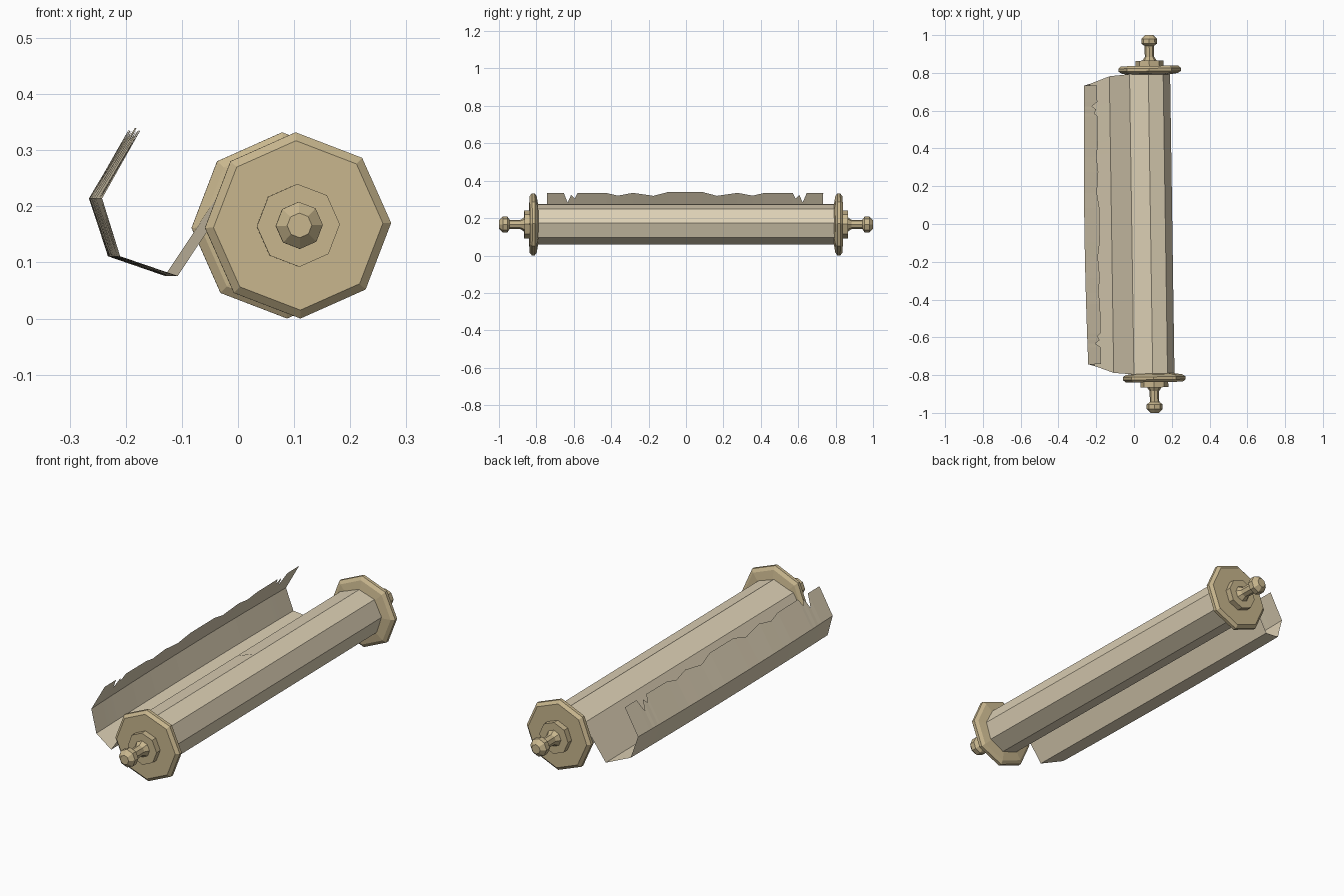
import bpy, bmesh
from math import sin, cos, radians

if "Cube" in bpy.data.objects:
    bpy.data.objects.remove(bpy.data.objects["Cube"])

TILT = 0.0146
CENTRE = (0.095, 0, 0.166)


def material(name, rgb):
    m = bpy.data.materials.new(name)
    m.diffuse_color = (*rgb, 1)
    m.use_nodes = True
    m.node_tree.nodes["Principled BSDF"].inputs["Base Color"].default_value = m.diffuse_color
    return m


WOOD = material("wood", (0.58, 0.47, 0.27))
PAPER = material("paper", (0.72, 0.63, 0.46))


def finish(bm, name, mat, solid=True):
    if solid:
        bmesh.ops.recalc_face_normals(bm, faces=bm.faces[:])
    mesh = bpy.data.meshes.new(name)
    bm.to_mesh(mesh)
    bm.free()
    mesh.materials.append(mat)
    ob = bpy.data.objects.new(name, mesh)
    bpy.context.collection.objects.link(ob)
    ob.location = CENTRE
    ob.rotation_euler.z = TILT
    return ob


def lathe(name, profile, mat, turn, side=1, n=8):
    """Faceted turning of (radius, y) points round the y axis, capped at both ends."""
    bm = bmesh.new()
    rings = []
    for r, y in profile:
        angles = [radians(turn + 360 * k / n) for k in range(n)]
        rings.append([bm.verts.new((r * cos(a), side * y, r * sin(a))) for a in angles])
    for a, b in zip(rings, rings[1:]):
        for k in range(n):
            j = (k + 1) % n
            bm.faces.new((a[k], a[j], b[j], b[k]))
    bm.faces.new(rings[0])
    bm.faces.new(rings[-1])
    return finish(bm, name, mat)


# Rolled paper
lathe("paper_roll", [(0.108, -0.797), (0.108, 0.797)], PAPER, 4)

# End discs with collar, neck and knob
END = [(0.10, 0.79), (0.15, 0.798), (0.166, 0.809), (0.166, 0.824), (0.151, 0.837),
       (0.074, 0.837), (0.074, 0.865), (0.038, 0.865), (0.025, 0.885), (0.025, 0.943),
       (0.042, 0.955), (0.042, 0.98), (0.022, 1.0)]
lathe("front_handle", END, WOOD, 1.5, -1)
lathe("back_handle", END, WOOD, 1.5, 1)

# Loose sheet: rows are (x, z, half width, bow in the middle)
ROWS = [(-0.008, 0.109, 0.797, 0), (-0.107, 0.071, 0.795, 0), (-0.214, -0.090, 0.785, 0),
        (-0.316, -0.055, 0.747, -0.006), (-0.348, 0.048, 0.738, -0.01)]
# Half of the torn rim as (y, height), mirrored for the other half
TEAR = [(0.09, 0.174), (0.17, 0.153), (0.28, 0.169), (0.36, 0.154), (0.42, 0.168),
        (0.575, 0.169), (0.59, 0.139), (0.61, 0.159), (0.628, 0.117), (0.65, 0.169),
        (0.738, 0.169)]
rim = [(-y, h) for y, h in reversed(TEAR)] + TEAR
bm = bmesh.new()
grid = []
for x, z, w, bow in ROWS:
    grid.append([bm.verts.new((x + bow * (1 - (y / 0.738) ** 2), y * w / 0.738, z))
                 for y, h in rim])
grid.append([bm.verts.new((-0.348 + 0.068 * (h - 0.048) / 0.121, y, h)) for y, h in rim])
for a, b in zip(grid, grid[1:]):
    for k in range(len(rim) - 1):
        bm.faces.new((a[k], a[k + 1], b[k + 1], b[k]))
finish(bm, "loose_sheet", PAPER)

# Small crease across the top of the roll
bm = bmesh.new()
left = [bm.verts.new(p) for p in ((-0.107, 0, 0.073), (-0.06, -0.004, 0.092), (-0.008, 0, 0.111), (-0.06, 0.004, 0.092))]
bm.faces.new(left)
finish(bm, "paper_crease", PAPER, False)
